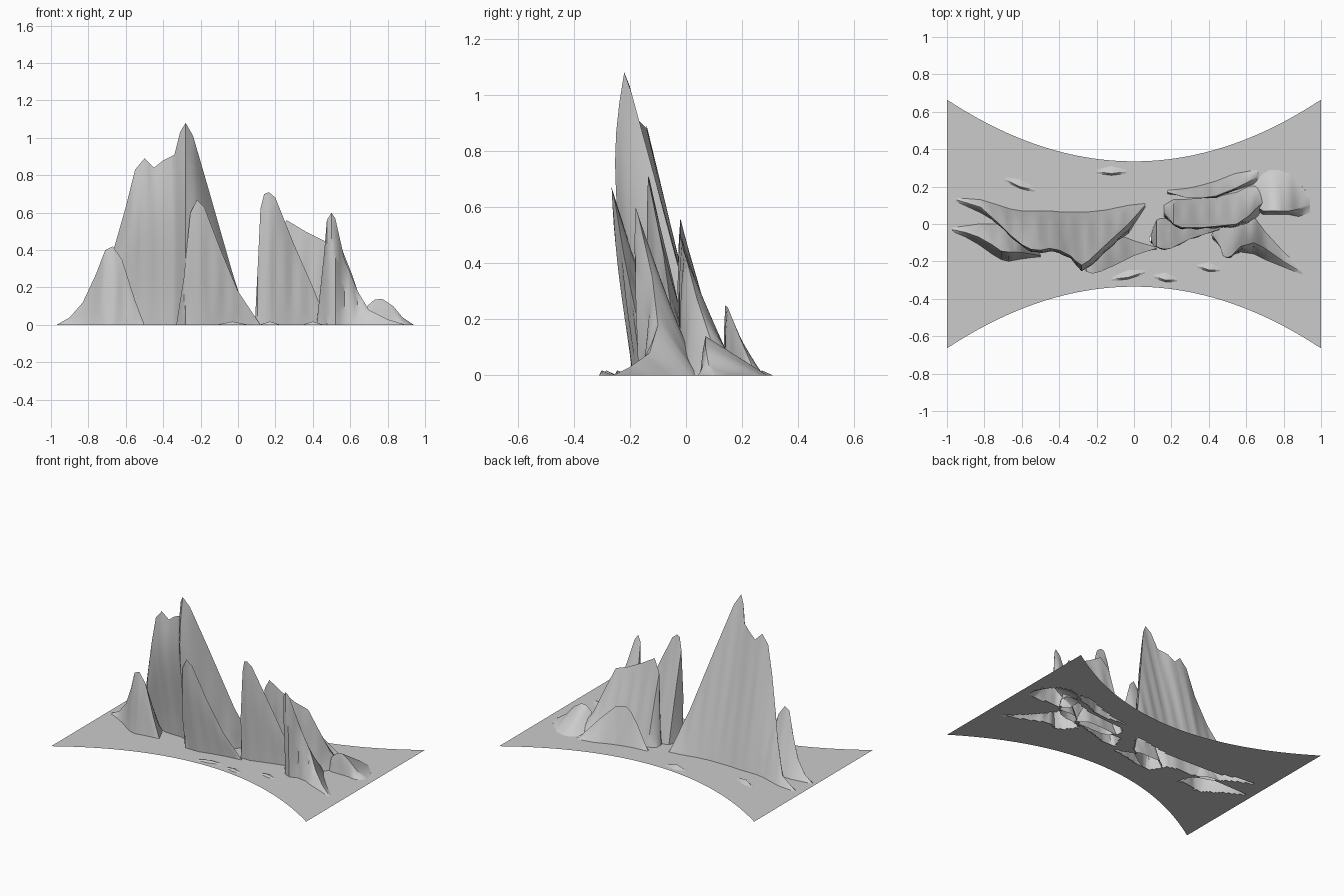
import bpy, math

# Each rock: stations along x of (x, ridge y, ridge z, front foot y, back foot y)
main_crag = [
    (-.95, .13, 0, .12, .14), (-.82, .09, .06, .06, .13), (-.72, .0, .25, .0, .10),
    (-.66, -.06, .42, -.03, .08), (-.6, -.11, .63, -.05, .07), (-.55, -.135, .83, -.06, .07),
    (-.5, -.14, .89, -.07, .07), (-.45, -.13, .84, -.07, .07), (-.4, -.14, .88, -.07, .065),
    (-.34, -.17, .91, -.09, .065), (-.31, -.20, 1.03, -.13, .065), (-.28, -.22, 1.08, -.19, .065),
    (-.24, -.195, 1.01, -.19, .065), (-.15, -.11, .70, -.14, .075), (-.03, 0, .28, -.05, .1),
    (.06, .1, 0, .09, .11)]
front_spire = [
    (-.33, -.12, 0, -.13, -.11), (-.29, -.21, .25, -.17, -.07), (-.255, -.255, .6, -.19, -.05),
    (-.22, -.265, .67, -.19, -.05), (-.18, -.255, .63, -.19, -.05), (-.1, -.22, .42, -.17, -.05),
    (0, -.17, .18, -.15, -.09), (.12, -.13, 0, -.135, -.125)]
left_crag = [
    (-.97, -.03, 0, -.04, -.02), (-.9, -.045, .04, -.07, -.01), (-.83, -.07, .12, -.11, 0),
    (-.76, -.11, .27, -.16, 0), (-.71, -.145, .4, -.19, 0), (-.67, -.15, .42, -.2, 0),
    (-.62, -.15, .35, -.19, -.01), (-.55, -.16, .13, -.18, -.06), (-.5, -.17, 0, -.175, -.165)]
right_spire = [
    (.09, -.08, 0, -.1, -.06), (.105, -.12, .3, -.11, -.02), (.12, -.12, .62, -.11, .02),
    (.14, -.13, .7, -.11, .03), (.165, -.135, .71, -.11, .03), (.2, -.13, .68, -.1, .03),
    (.3, -.08, .43, -.07, .04), (.41, -.045, .18, -.04, .04), (.48, -.02, 0, -.03, -.01)]
right_slab = [
    (.16, .06, 0, .04, .1), (.21, 0, .48, -.01, .13), (.26, -.02, .56, -.02, .13),
    (.36, -.02, .5, -.02, .14), (.46, -.01, .45, -.02, .15), (.55, .0, .42, -.02, .17),
    (.61, .04, .27, .0, .2), (.66, .09, .12, .04, .21), (.73, .15, 0, .14, .2)]
right_crag = [
    (.42, -.06, 0, -.08, -.04), (.46, -.12, .38, -.12, -.01), (.475, -.17, .56, -.15, .0),
    (.5, -.18, .6, -.16, .02), (.52, -.17, .57, -.17, .04), (.57, -.12, .35, -.15, .05),
    (.64, -.1, .18, -.16, .04), (.7, -.13, .08, -.19, -.04), (.8, -.2, .03, -.23, -.15),
    (.9, -.26, 0, -.27, -.24)]
back_ridge = [
    (.18, .17, 0, .16, .18), (.28, .14, .14, .15, .19), (.33, .14, .22, .14, .2),
    (.37, .14, .25, .14, .21), (.44, .15, .24, .14, .23), (.54, .19, .14, .18, .27),
    (.66, .25, 0, .22, .29)]
right_mound = [
    (.62, .12, 0, .1, .2), (.69, .07, .1, .05, .27), (.73, .07, .135, .05, .29),
    (.77, .07, .14, .05, .29), (.83, .07, .1, .05, .27), (.88, .08, .04, .04, .22),
    (.94, .1, 0, .06, .15)]


def sample(rock, x):
    """Interpolated station at x, or None outside the rock."""
    for a, b in zip(rock, rock[1:]):
        if a[0] <= x <= b[0]:
            t = (x - a[0]) / (b[0] - a[0])
            return [p + (q - p) * t for p, q in zip(a, b)]
    return None


def make_mesh(name, verts, faces):
    me = bpy.data.meshes.new(name)
    me.from_pydata(verts, [], faces)
    me.update()
    ob = bpy.data.objects.new(name, me)
    bpy.context.collection.objects.link(ob)
    bpy.ops.object.select_all(action='DESELECT')
    ob.select_set(True)
    bpy.context.view_layer.objects.active = ob
    bpy.ops.object.shade_smooth_by_angle(angle=math.radians(40))


def build_rock(name, rock, belly=.012, n=10):
    """Loft front foot -> ridge -> back foot; belly swells the upper front."""
    xs = []
    for a, b in zip(rock, rock[1:]):
        k = max(1, round((b[0] - a[0]) / .02))
        xs += [a[0] + (b[0] - a[0]) * i / k for i in range(k)]
    xs.append(rock[-1][0])
    w = 2 * n + 1
    verts, faces = [], []
    for x in xs:
        _, ry, rz, fy, by = sample(rock, x)
        streak = .004 * math.sin(x * 70) * min(1, rz * 3)
        for j in range(w):
            t = 1 - abs(j - n) / n          # 0 at the feet, 1 on the ridge
            swell = math.sin(math.pi * t) * streak
            if j < n:
                swell -= belly * min(1, rz) * math.sin(math.pi * t ** 1.7)
            foot = fy if j < n else by
            verts.append((x, foot + (ry - foot) * t + swell, rz * t))
    for i in range(len(xs) - 1):
        for j in range(w - 1):
            a = i * w + j
            faces.append((a, a + w, a + w + 1, a + 1))
    make_mesh(name, verts, faces)


rocks = {"main_crag": main_crag, "front_spire": front_spire, "left_crag": left_crag,
         "right_spire": right_spire, "right_slab": right_slab, "right_crag": right_crag,
         "back_ridge": back_ridge, "right_mound": right_mound}
for name, rock in rocks.items():
    build_rock(name, rock, .04 if name == "main_crag" else .012)

# Low bumps on the sheet: x, y, half length, slant
for i, (x, y, r, s) in enumerate([(-.61, .21, .08, -.03), (-.12, .28, .08, 0), (.17, -.29, .06, -.01),
                                  (.4, -.235, .06, -.01), (-.03, -.275, .09, .02)]):
    build_rock(f"low_bump_{i + 1}", [(x - r, y - s, 0, y - s - .01, y - s + .01),
                                     (x, y - .01, .018, y - .02, y + .03),
                                     (x + r, y + s, 0, y + s - .01, y + s + .01)])

# Ground sheet with concave long edges, open underneath the rocks
NX, NY = 120, 60
MARGIN = .014                               # sheet tucks slightly under each foot
verts, faces = [], []
for i in range(NX + 1):
    x = -1 + 2 * i / NX
    half = .335 + .33 * x * x
    verts += [(x, half * (-1 + 2 * j / NY), 0) for j in range(NY + 1)]
for i in range(NX):
    for j in range(NY):
        a = i * (NY + 1) + j
        f = (a, a + NY + 1, a + NY + 2, a + 1)
        cx = sum(verts[v][0] for v in f) / 4
        cy = sum(verts[v][1] for v in f) / 4
        hits = (sample(r, cx) for r in rocks.values())
        if not any(s and s[3] + MARGIN < cy < s[4] - MARGIN for s in hits):
            faces.append(f)
make_mesh("ground_sheet", verts, faces)
